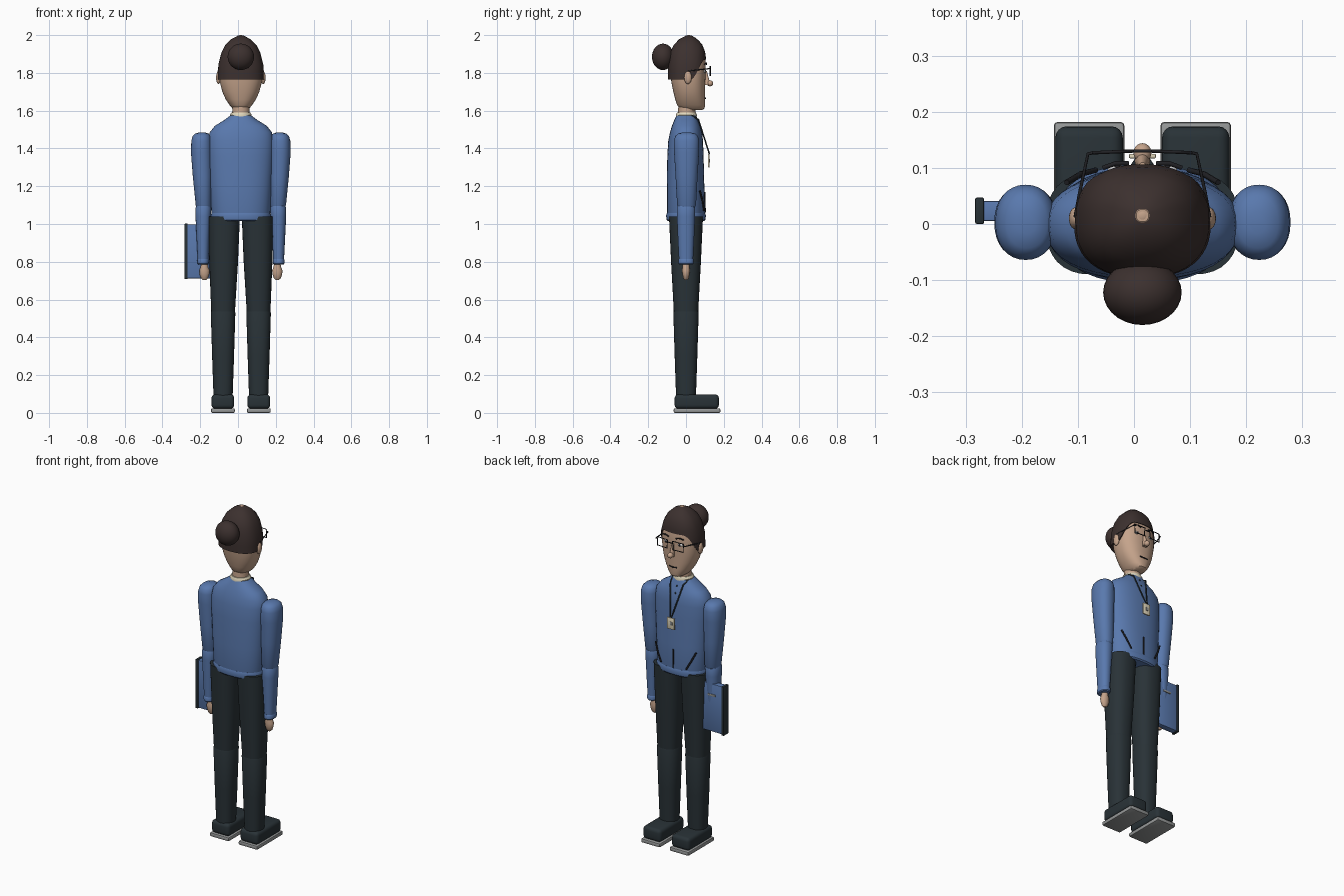
import bpy, bmesh, math

if "Cube" in bpy.data.objects:
    bpy.data.objects.remove(bpy.data.objects["Cube"])

X0 = 0.015                      # body axis


def material(name, c):
    m = bpy.data.materials.new(name)
    m.diffuse_color = (*c, 1)
    m.use_nodes = True
    m.node_tree.nodes["Principled BSDF"].inputs["Base Color"].default_value = m.diffuse_color
    return m


BLUE = material("blue_cloth", (0.10, 0.19, 0.42))
DARK = material("dark_cloth", (0.022, 0.032, 0.038))
HAIR = material("dark_brown", (0.045, 0.03, 0.028))
SKIN = material("skin", (0.56, 0.37, 0.26))
CREAM = material("cream", (0.75, 0.68, 0.5))
GREY = material("sole_grey", (0.3, 0.31, 0.31))
BLACK = material("black", (0.015, 0.015, 0.018))
WHITE = material("white", (0.8, 0.8, 0.78))


def finish(name, bm, mat, angle=35):
    bmesh.ops.recalc_face_normals(bm, faces=bm.faces)
    me = bpy.data.meshes.new(name)
    bm.to_mesh(me)
    bm.free()
    ob = bpy.data.objects.new(name, me)
    bpy.context.collection.objects.link(ob)
    me.materials.append(mat)
    bpy.ops.object.select_all(action='DESELECT')
    ob.select_set(True)
    bpy.context.view_layer.objects.active = ob
    bpy.ops.object.shade_smooth_by_angle(angle=math.radians(angle))
    return ob


def ring_pt(t, hx, hy, p):
    c, s = math.cos(t), math.sin(t)
    return (math.copysign(abs(c) ** (2 / p), c) * hx,
            math.copysign(abs(s) ** (2 / p), s) * hy)


def skin_rings(name, rings, mat):
    bm = bmesh.new()
    vs = [[bm.verts.new(co) for co in r] for r in rings]
    n = len(vs[0])
    for a, b in zip(vs, vs[1:]):
        for i in range(n):
            bm.faces.new((a[i], a[(i + 1) % n], b[(i + 1) % n], b[i]))
    bm.faces.new(vs[0][::-1])
    bm.faces.new(vs[-1])
    return finish(name, bm, mat)


def loft(name, rows, mat, p=2.0, n=32):
    """rows: (z, half x, half y, centre x, centre y)"""
    rings = []
    for z, hx, hy, cx, cy in rows:
        pts = [ring_pt(2 * math.pi * i / n, hx, hy, p) for i in range(n)]
        rings.append([(cx + x, cy + y, z) for x, y in pts])
    return skin_rings(name, rings, mat)


def box(name, lo, hi, mat, bev=0.004, seg=2):
    bm = bmesh.new()
    bmesh.ops.create_cube(bm, size=1)
    for v in bm.verts:
        v.co = [(a + b) / 2 + c * (b - a) for a, b, c in zip(lo, hi, v.co)]
    bmesh.ops.bevel(bm, geom=bm.edges[:], offset=bev, segments=seg,
                    profile=0.5, affect='EDGES')
    return finish(name, bm, mat)


def ball(name, c, r, mat):
    bm = bmesh.new()
    bmesh.ops.create_uvsphere(bm, u_segments=28, v_segments=16, radius=1)
    for v in bm.verts:
        v.co = [a + b * k for a, b, k in zip(c, r, v.co)]
    return finish(name, bm, mat)


def tube(name, pts, r, mat, cyclic=False):
    cu = bpy.data.curves.new(name, 'CURVE')
    cu.dimensions = '3D'
    cu.bevel_depth = r
    cu.bevel_resolution = 2
    cu.use_fill_caps = True
    sp = cu.splines.new('POLY')
    sp.points.add(len(pts) - 1)
    for q, co in zip(sp.points, pts):
        q.co = (*co, 1)
    sp.use_cyclic_u = cyclic
    cu.materials.append(mat)
    ob = bpy.data.objects.new(name, cu)
    bpy.context.collection.objects.link(ob)
    return ob


# jumper body, hem and collar
loft("torso", [(z, hx, hy, X0, cy) for z, hx, hy, cy in [
    (1.03, .148, .096, 0), (1.06, .156, .101, 0), (1.2, .163, .099, -.002),
    (1.36, .172, .096, -.003), (1.44, .173, .092, -.002), (1.485, .165, .085, 0),
    (1.52, .137, .074, 0), (1.55, .088, .062, 0), (1.575, .055, .052, .002)]], BLUE, 2.3, 40)
loft("hem", [(z, hx, hy, X0, 0) for z, hx, hy in [
    (1.015, .145, .095), (1.022, .155, .102), (1.045, .159, .106), (1.058, .155, .101)]],
    BLUE, 2.3, 40)
loft("collar", [(1.56, .056, .054, X0, .002), (1.578, .058, .056, X0, .002),
                (1.59, .05, .05, X0, .002)], CREAM)
loft("neck", [(1.54, .046, .046, X0, .002), (1.64, .045, .045, X0, .005)], SKIN)

# head
loft("head", [(z, hx, hy, X0, cy) for z, hx, hy, cy in [
    (1.603, .032, .05, .035), (1.612, .045, .066, .032), (1.63, .06, .074, .027),
    (1.66, .08, .079, .022), (1.70, .098, .084, .017), (1.755, .112, .09, .012),
    (1.82, .115, .094, .01), (1.88, .106, .093, .009), (1.93, .085, .075, .01),
    (1.97, .05, .045, .013), (1.999, .011, .011, .015)]], SKIN, 2.35, 40)

# hair cap with a hairline that rises over the forehead
PROF = [(1.765, .122, .100, .004), (1.845, .119, .102, .007), (1.91, .102, .093, .009),
        (1.95, .081, .075, .011), (1.98, .049, .047, .013), (1.998, .014, .014, .015)]


def prof(z):
    for a, b in zip(PROF, PROF[1:]):
        if z <= b[0]:
            k = (z - a[0]) / (b[0] - a[0])
            return [u + (v - u) * k for u, v in zip(a, b)][1:]
    return PROF[-1][1:]


rings = []
for t, sc in [(0, .9), (0, 1), (.17, 1), (.34, 1), (.48, 1), (.62, 1), (.79, 1), (.915, 1), (1, 1)]:
    ring = []
    for i in range(48):
        a = 2 * math.pi * i / 48
        k = min(1, max(0, (math.sin(a) - .15) / .75))
        low = 1.765 + .105 * k * k * (3 - 2 * k)
        z = low + (1.998 - low) * t
        hx, hy, cy = prof(z)
        x, y = ring_pt(a, hx * sc, hy * sc, 2.4)
        ring.append((X0 + x, cy + y, z))
    rings.append(ring)
skin_rings("hair", rings, HAIR)
ball("crown_spot", (X0, .015, 1.995), (.012, .012, .005), SKIN)
ball("hair_bun", (X0, -.122, 1.885), (.07, .058, .07), HAIR)

# face
loft("nose_bridge", [(1.735, .014, .018, X0, .113), (1.76, .011, .014, X0, .11),
                     (1.81, .006, .008, X0, .102)], SKIN, n=16)
ball("nose_tip", (X0, .127, 1.745), (.016, .017, .016), SKIN)
tube("mouth", [(X0 - .026, .1, 1.667), (X0, .104, 1.665), (X0 + .026, .1, 1.667)], .0035, BLACK)
tube("glasses_bridge", [(X0 - .018, .13, 1.822), (X0 + .018, .13, 1.822)], .003, BLACK)

for s, side in ((-1, "left"), (1, "right")):
    def X(o):
        return X0 + s * o
    ball(side + "_ear", (X(.118), .01, 1.775), (.013, .02, .034), SKIN)
    ball(side + "_eye", (X(.045), .096, 1.808), (.017, .009, .008), WHITE)
    ball(side + "_pupil", (X(.045), .102, 1.808), (.007, .005, .007), BLACK)
    tube(side + "_eyebrow", [(X(.025), .108, 1.845), (X(.048), .108, 1.852),
                             (X(.07), .1, 1.845)], .004, BLACK)
    tube(side + "_lens_frame", [(X(.017), .13, 1.835), (X(.087), .127, 1.835),
                                (X(.085), .127, 1.785), (X(.02), .13, 1.785)], .003, BLACK, True)
    tube(side + "_temple", [(X(.087), .127, 1.825), (X(.097), .125, 1.823), (X(.112), .055, 1.815),
                            (X(.12), .012, 1.81)], .003, BLACK)

    # sleeves and hands
    loft(side + "_upper_arm", [(z, hx, hy, X(o), .003) for z, hx, hy, o in [
        (1.085, .036, .043, .197), (1.10, .042, .05, .197), (1.25, .051, .058, .203),
        (1.38, .056, .066, .208), (1.44, .054, .067, .208), (1.465, .048, .06, .207),
        (1.478, .036, .046, .206), (1.485, .015, .02, .205)]], BLUE, 2.2)
    loft(side + "_forearm", [(z, hx, hy, X(o), 0) for z, hx, hy, o in [
        (.80, .028, .037, .2), (.92, .034, .043, .2), (1.04, .041, .048, .199),
        (1.085, .042, .049, .198), (1.105, .034, .04, .197)]], BLUE, 2.2)
    loft(side + "_cuff", [(z, hx, hx + .01, X(.2), 0) for z, hx in [
        (.785, .026), (.79, .03), (.81, .031), (.815, .028)]], BLUE, 2.2)
    loft(side + "_hand", [(z, hx, hy, X(.193), 0) for z, hx, hy in [
        (.703, .008, .007), (.712, .018, .014), (.735, .026, .019), (.755, .027, .021),
        (.772, .02, .019), (.80, .016, .017)]], SKIN, n=20)

    # trousers and shoes
    loft(side + "_thigh", [(z, hx, hy, X(o), cy) for z, hx, hy, o, cy in [
        (.52, .062, .064, .094, 0), (.62, .067, .069, .093, 0), (.8, .076, .079, .091, 0),
        (1.04, .084, .09, .089, 0)]], DARK, 2.4)
    loft(side + "_shin", [(z, hx, hx + .002, X(.094), 0) for z, hx in [
        (.07, .05), (.3, .058), (.53, .065), (.545, .06)]], DARK, 2.4)
    box(side + "_shoe", (X(.095) - .06, -.06, .022), (X(.095) + .06, .174, .098), DARK, .02, 4)
    box(side + "_sole", (X(.095) - .063, -.065, .0), (X(.095) + .063, .182, .024), GREY, .007)

    # lanyard cords and slanted pockets
    tube(side + "_lanyard_cord", [(X(.05), .03, 1.575), (X(.042), .066, 1.553),
                                  (X(.004), .124, 1.37)], .004, DARK)
    tube(side + "_pocket_slit", [(X(.135), .074, 1.175), (X(.11), .089, 1.12),
                                 (X(.083), .096, 1.07)], .005, BLACK)

# badge and front placket
box("badge", (X0 - .024, .117, 1.3), (X0 + .024, .125, 1.368), CREAM, .002)
box("badge_picture", (X0 - .012, .124, 1.325), (X0 + .004, .127, 1.345), GREY, .001)
tube("placket_line", [(X0, .101, 1.06), (X0, .099, 1.17)], .004, BLACK)
for z in (1.5, 1.54):
    ball("collar_button", (X0, .079 - (z - 1.5) * .3, z), (.005, .004, .005), DARK)

# folder carried at the side
box("folder", (-.275, .005, .712), (-.14, .041, .998), BLUE, .003)
box("folder_spine", (-.283, 0, .708), (-.267, .047, 1.002), DARK, .003)
box("folder_clasp", (-.225, .038, .925), (-.175, .046, .937), GREY, .002)
